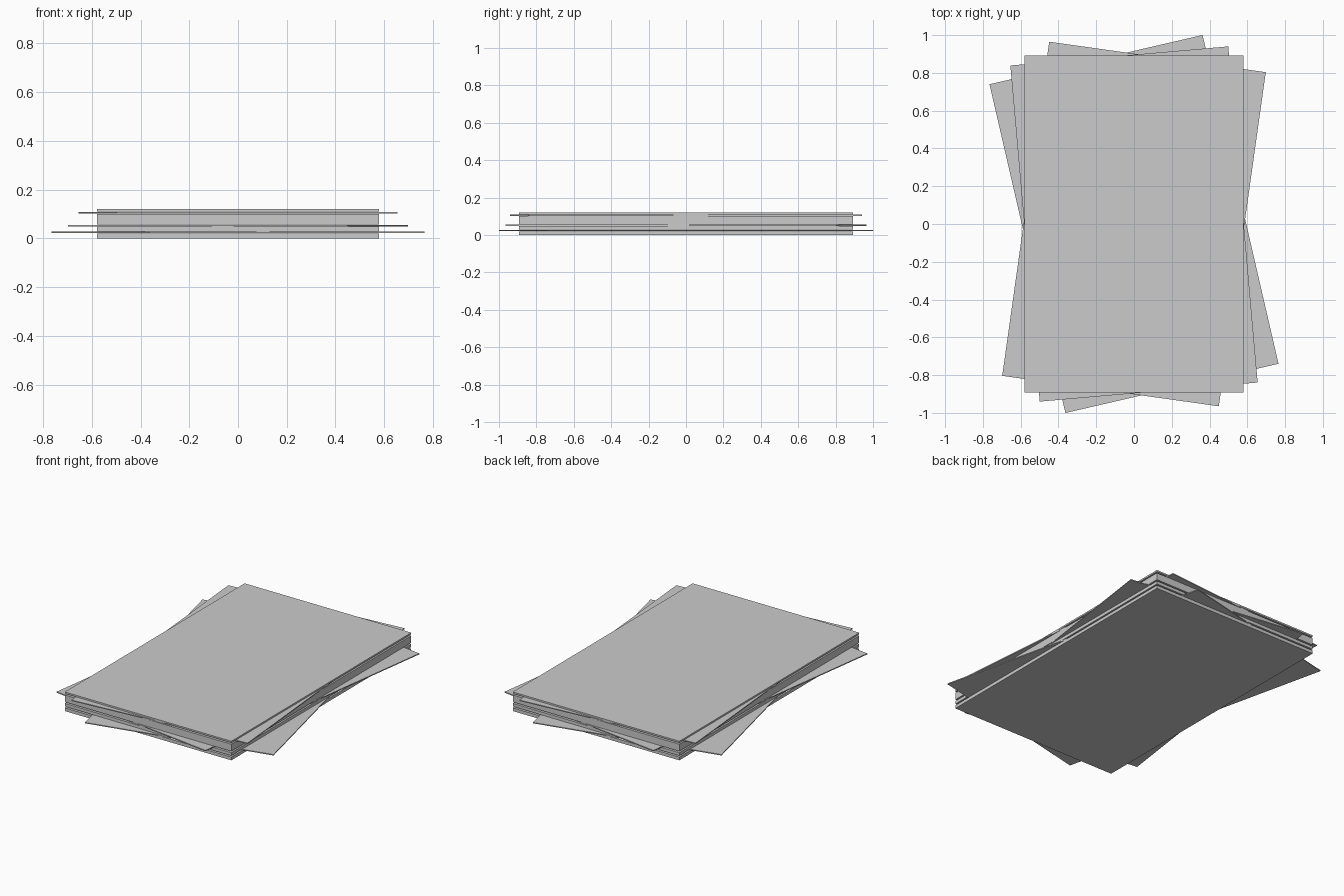
import bpy
from math import radians

if "Cube" in bpy.data.objects:
    bpy.data.objects.remove(bpy.data.objects["Cube"])

W, D = 1.158, 1.786  # sheet width and depth


def slab(name, z0, z1, angle=0):
    bpy.ops.mesh.primitive_cube_add(size=1, location=(0, 0, (z0 + z1) / 2))
    ob = bpy.context.object
    ob.name = name
    ob.scale = (W, D, z1 - z0)
    bpy.ops.object.transform_apply(location=False, rotation=False, scale=True)
    ob.rotation_euler.z = radians(angle)
    return ob


# Squared-up bundles of the stack, with narrow gaps between them
bundles = [(0, 0.020), (0.029, 0.048), (0.057, 0.101), (0.110, 0.120)]
for i, (z0, z1) in enumerate(bundles):
    slab(f"stack_bundle_{i + 1}", z0, z1)

# Twisted single sheets sitting in the gaps
for i, (z, angle) in enumerate([(0.0245, 13), (0.0525, -8), (0.1055, 5)]):
    slab(f"twisted_sheet_{i + 1}", z - 0.003, z + 0.003, angle)
